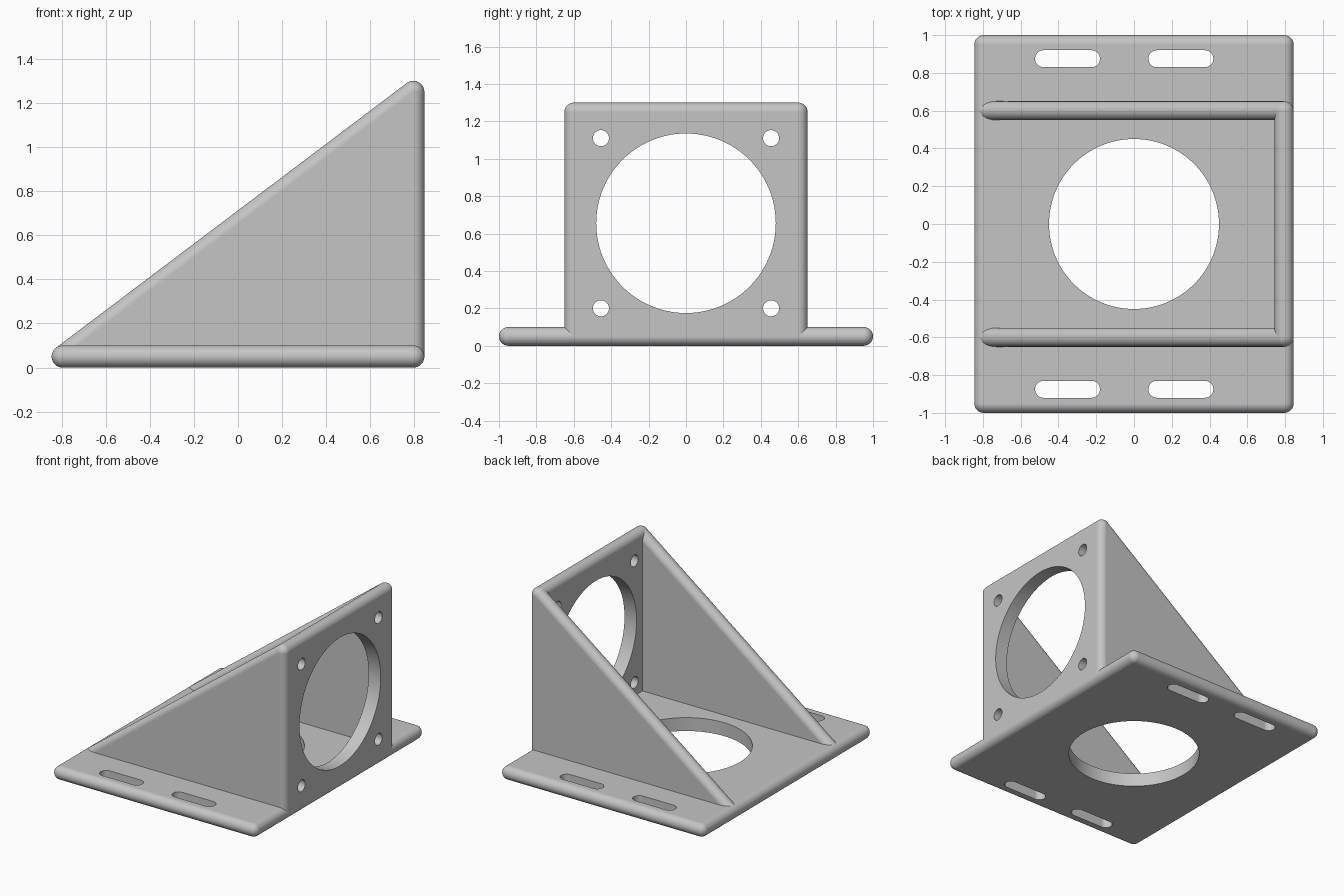
import bpy, bmesh, math
from mathutils import Vector

if "Cube" in bpy.data.objects:
    bpy.data.objects.remove(bpy.data.objects["Cube"], do_unlink=True)

R = 0.05            # edge radius, half the plate thickness
X, Y = 0.795, 0.95  # centres of the base's rounded corners
WALL_Y = 0.6
TOP = 1.25

grey = bpy.data.materials.new("light grey")
grey.use_nodes = True
colour = (0.56, 0.56, 0.56, 1)
grey.diffuse_color = colour
grey.node_tree.nodes["Principled BSDF"].inputs["Base Color"].default_value = colour


def hull(name, points):
    """Object made of the convex hull of the points."""
    bm = bmesh.new()
    for p in points:
        bm.verts.new(p)
    bmesh.ops.convex_hull(bm, input=bm.verts[:])
    bmesh.ops.delete(bm, geom=[v for v in bm.verts if not v.link_faces], context='VERTS')
    bmesh.ops.dissolve_limit(bm, angle_limit=0.01, verts=bm.verts[:], edges=bm.edges[:])
    bmesh.ops.recalc_face_normals(bm, faces=bm.faces[:])
    mesh = bpy.data.meshes.new(name)
    bm.to_mesh(mesh)
    bm.free()
    obj = bpy.data.objects.new(name, mesh)
    bpy.context.collection.objects.link(obj)
    mesh.materials.append(grey)
    return obj


def ball(centre, segments=48, rings=24):
    """Points of a sphere of the edge radius."""
    points = [Vector(centre) + Vector((0, 0, s * R)) for s in (-1, 1)]
    for i in range(1, rings):
        a = math.pi * i / rings
        for j in range(segments):
            b = 2 * math.pi * j / segments
            d = Vector((math.sin(a) * math.cos(b), math.sin(a) * math.sin(b), math.cos(a)))
            points.append(Vector(centre) + d * R)
    return [[round(c, 6) for c in p] for p in points]


def rounded_plate(name, corners):
    return hull(name, [p for c in corners for p in ball(c)])


def cut(plate, centres, radius, axis, segments=96):
    """Cut a round hole, or a slot between two centres, through a plate."""
    points = []
    for c in centres:
        for j in range(segments):
            t = 2 * math.pi * j / segments
            u, v = radius * math.cos(t), radius * math.sin(t)
            for d in (-0.1, 0.1):
                offset = (d, u, v) if axis == 'X' else (u, v, d)
                points.append(Vector(c) + Vector(offset))
    cutter = hull("hole_cutter", points)
    cutter.hide_render = True
    mod = plate.modifiers.new("hole", 'BOOLEAN')
    mod.operation = 'DIFFERENCE'
    mod.solver = 'EXACT'
    mod.object = cutter
    bpy.context.view_layer.objects.active = plate
    bpy.ops.object.modifier_apply(modifier=mod.name)
    bpy.data.objects.remove(cutter, do_unlink=True)


# Base plate with a central opening and four mounting slots
base = rounded_plate("base_plate", [(x, y, R) for x in (-X, X) for y in (-Y, Y)])
cut(base, [(0, 0, R)], 0.45, 'Z')
for y in (-0.875, 0.875):
    for x in (-0.352, 0.248):
        cut(base, [(x - 0.127, y, R), (x + 0.127, y, R)], 0.045, 'Z', 32)

# Upright plate with a large opening and four bolt holes
wall = rounded_plate("upright_plate", [(X, y, z) for y in (-WALL_Y, WALL_Y) for z in (R, TOP)])
middle = 0.655
cut(wall, [(X, 0, middle)], 0.48, 'X')
for y in (-0.455, 0.455):
    for dz in (-0.455, 0.455):
        cut(wall, [(X, y, middle + dz)], 0.043, 'X', 32)

# Triangular side gussets
gussets = [rounded_plate(name, [(-X, y, R), (X, y, R), (X, y, TOP)])
           for name, y in (("front_gusset", -WALL_Y), ("back_gusset", WALL_Y))]

# Smooth rounded edges, crisp hole rims
for obj in [base, wall] + gussets:
    bpy.ops.object.select_all(action='DESELECT')
    obj.select_set(True)
    bpy.context.view_layer.objects.active = obj
    bpy.ops.object.shade_smooth_by_angle(angle=math.radians(30))
    mod = obj.modifiers.new("flat_face_normals", 'WEIGHTED_NORMAL')
    mod.keep_sharp = True
